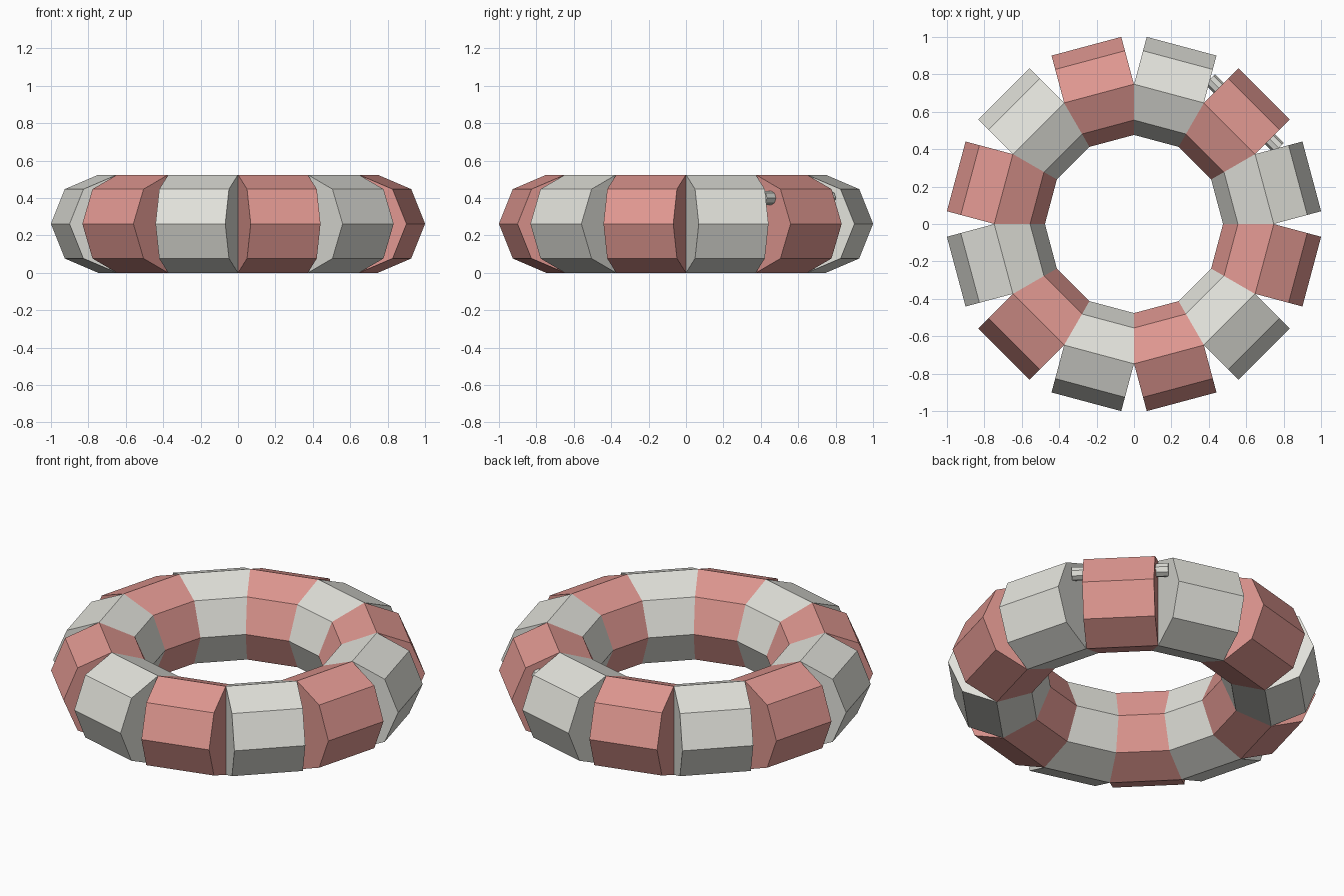
import bpy, math
from mathutils import Matrix

if "Cube" in bpy.data.objects:
    bpy.data.objects.remove(bpy.data.objects["Cube"])

SEGMENTS = 12
RING_R = 0.722      # ring centreline radius
TUBE_R = 0.262      # segment cross-section radius
HALF_W = 0.193      # half the length of a segment


def flat_material(name, rgb):
    mat = bpy.data.materials.new(name)
    mat.diffuse_color = (*rgb, 1.0)
    mat.use_nodes = True
    mat.node_tree.nodes["Principled BSDF"].inputs["Base Color"].default_value = mat.diffuse_color
    return mat


red = flat_material("soft red", (0.74, 0.31, 0.28))
white = flat_material("warm white", (0.75, 0.75, 0.70))


def drum(name, angle, radius_out, z, radius, half_len, mat):
    """Eight-sided drum lying along the ring's tangent at the given angle."""
    bpy.ops.mesh.primitive_cylinder_add(vertices=8, radius=radius, depth=2 * half_len)
    ob = bpy.context.object
    ob.name = name
    ob.data.materials.append(mat)
    # drum axis to the tangent (y), then out along x and around the ring
    ob.data.transform(Matrix.Rotation(angle, 4, 'Z')
                      @ Matrix.Translation((radius_out, 0, z))
                      @ Matrix.Rotation(math.radians(90), 4, 'X'))
    return ob


# Alternating ring segments, overlapping on the inner side
for i in range(SEGMENTS):
    a = math.radians(15 + 30 * i)
    drum(f"ring_segment_{i + 1}", a, RING_R, TUBE_R, TUBE_R, HALF_W,
         white if i % 2 == 0 else red)

# Small peg running through one red segment
drum("valve_peg", math.radians(45), 0.835, 0.40, 0.038, 0.26, white)
